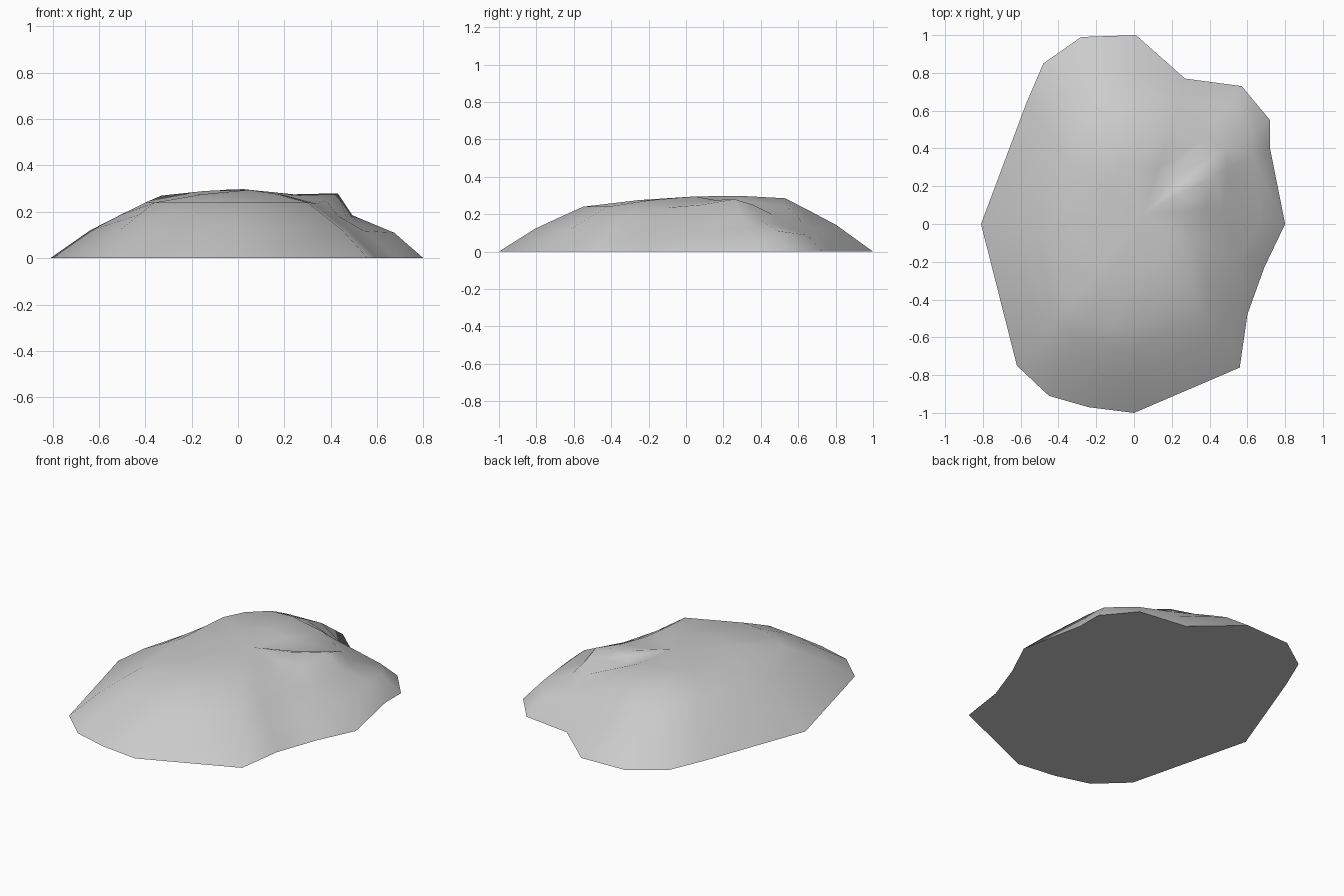
import bpy, bmesh, math
from mathutils import Vector

old = bpy.data.objects.get("Cube")
if old:
    bpy.data.objects.remove(old, do_unlink=True)

# Ground outline, counter-clockwise from the front
OUTLINE = [(0, -1), (.56, -.76), (.6, -.48), (.69, -.23), (.8, 0), (.72, .4),
           (.72, .55), (.57, .73), (.27, .77), (.01, 1), (-.28, .99), (-.48, .85),
           (-.57, .64), (-.81, 0), (-.62, -.75), (-.45, -.91), (-.24, -.97)]
# Shoulder of the mound, one point above each outline point
SHOULDER = [(0, -.55, .24), (.3, -.42, .24), (.31, -.28, .24), (.34, -.1, .235),
            (.38, .08, .25), (.43, .26, .28), (.42, .36, .25), (.38, .46, .2),
            (.2, .54, .24), (0, .53, .285), (-.15, .53, .28), (-.27, .45, .27),
            (-.33, .33, .27), (-.4, 0, .24), (-.36, -.42, .24), (-.25, -.5, .24),
            (-.12, -.54, .24)]
CREST = range(4, 8)   # steep step on the left side


def band(bm, inset, rise, crest_inset, crest_rise):
    """Ring of points on the slope between outline and shoulder."""
    ring = []
    for i, (o, s) in enumerate(zip(OUTLINE, SHOULDER)):
        t, f = (crest_inset, crest_rise) if i in CREST else (inset, rise)
        p = Vector((*o, 0)).lerp(Vector(s), t)
        p.z = s[2] * f
        ring.append(bm.verts.new(p))
    return ring


def bridge(bm, low, high):
    n = len(low)
    for i in range(n):
        j = (i + 1) % n
        bm.faces.new((low[i], low[j], high[j], high[i]))


bm = bmesh.new()
rings = [band(bm, 0, 0, 0, 0), band(bm, .42, .5, .3, .44),
         band(bm, .74, .78, .78, .66), band(bm, 1, 1, 1, 1)]
for low, high in zip(rings, rings[1:]):
    bridge(bm, low, high)

# Top: slight hollow behind the crest, gentle summit elsewhere
summit = Vector((.05, .05, .295))
cap = []
for i, s in enumerate(SHOULDER):
    p = Vector(s).lerp(summit, .5)
    p.z += -.012 if i in CREST else .008
    cap.append(bm.verts.new(p))
bridge(bm, rings[-1], cap)
peak = bm.verts.new(summit)
for i in range(len(cap)):
    bm.faces.new((cap[i], cap[(i + 1) % len(cap)], peak))

# Flat underside
bm.faces.new(reversed(rings[0]))
bmesh.ops.recalc_face_normals(bm, faces=bm.faces)

mesh = bpy.data.meshes.new("rock_mound")
bm.to_mesh(mesh)
bm.free()
rock = bpy.data.objects.new("rock_mound", mesh)
bpy.context.collection.objects.link(rock)

# Plain grey stone
stone = bpy.data.materials.new("grey_stone")
stone.use_nodes = True
color = (.6, .6, .6, 1)
stone.diffuse_color = color
stone.node_tree.nodes["Principled BSDF"].inputs["Base Color"].default_value = color
mesh.materials.append(stone)

bpy.ops.object.select_all(action='DESELECT')
rock.select_set(True)
bpy.context.view_layer.objects.active = rock
bpy.ops.object.shade_smooth_by_angle(angle=math.radians(80))
